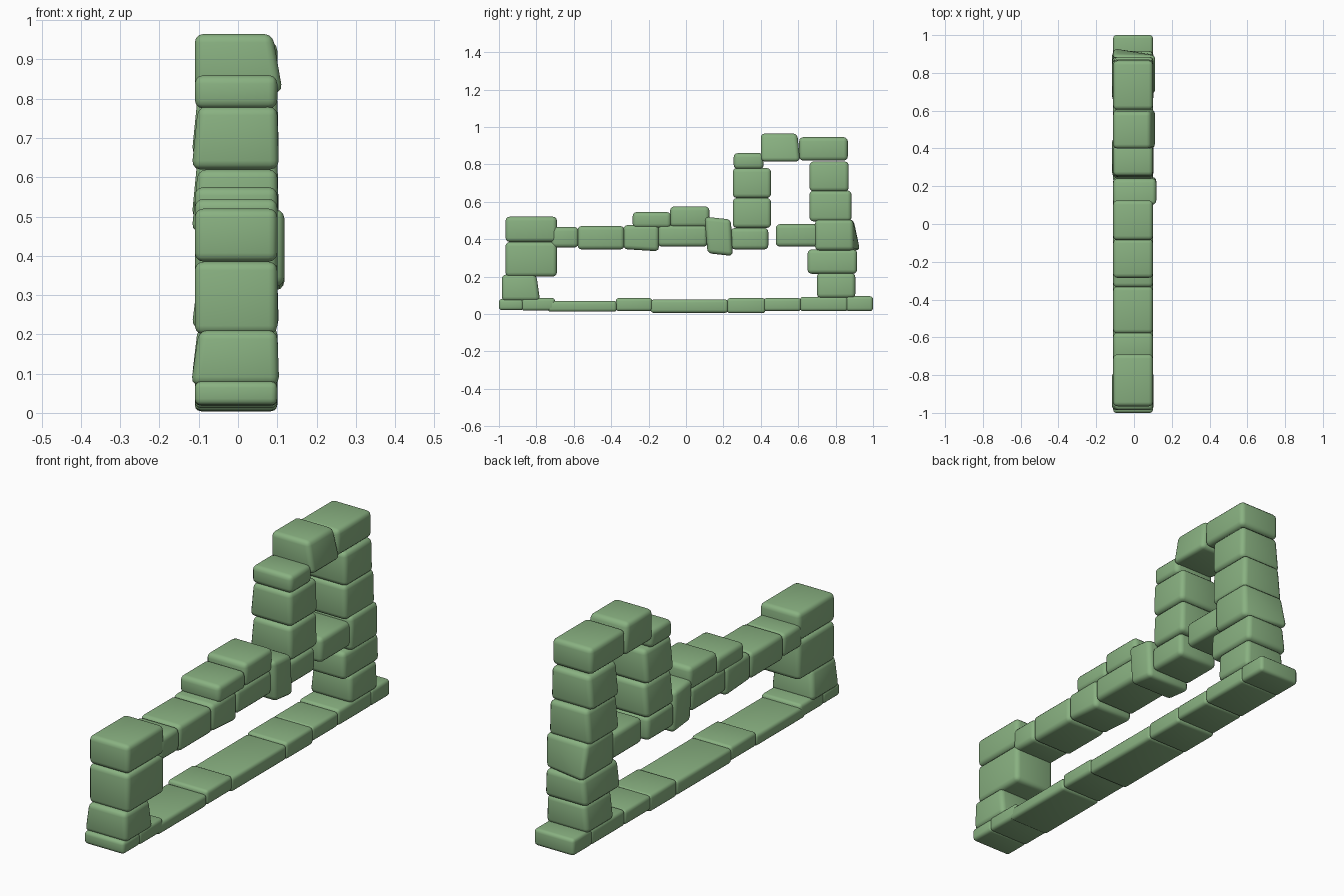
import bpy
import bmesh
from mathutils import Matrix, Vector

default_cube = bpy.data.objects.get("Cube")
if default_cube:
    bpy.data.objects.remove(default_cube, do_unlink=True)

stone = bpy.data.materials.new("moss green stone")
stone.use_nodes = True
stone_color = (0.25, 0.44, 0.22, 1)
stone.diffuse_color = stone_color
stone.node_tree.nodes["Principled BSDF"].inputs["Base Color"].default_value = stone_color

LEFT, RIGHT = 0.1, -0.11


def block(name, front, back, bottom, top, flare=0, warp=None, bevel=0.022):
    """Rounded stone; flare widens its foot, warp moves chosen corners."""
    bm = bmesh.new()
    bmesh.ops.create_cube(bm, size=1)
    for v in bm.verts:
        side, depth, height = (c > 0 for c in v.co)
        v.co = Vector((LEFT if side else RIGHT,
                       back if depth else front,
                       top if height else bottom))
        if flare and not side:
            v.co.x += flare if height else -flare
        if flare and side and not height:
            v.co.x += flare / 2
        if warp:
            v.co += Vector(warp(side, depth, height))
    bmesh.ops.bevel(bm, geom=bm.edges[:], offset=bevel, offset_type='OFFSET',
                    segments=3, profile=0.5, affect='EDGES', clamp_overlap=True)
    for f in bm.faces:
        f.smooth = True
    bmesh.ops.recalc_face_normals(bm, faces=bm.faces[:])
    mesh = bpy.data.meshes.new(name)
    bm.to_mesh(mesh)
    bm.free()
    mesh.materials.append(stone)
    obj = bpy.data.objects.new(name, mesh)
    bpy.context.collection.objects.link(obj)
    return obj


def course(name, stones, flare=0, bevel=0.022):
    for i, extent in enumerate(stones, 1):
        block(f"{name}_{i}", *extent, flare=flare, bevel=bevel)


# Thin footing along the ground
course("footing_stone", [
    (-1, -.87, .02, .08), (-.88, -.7, .018, .085), (-.74, -.37, .012, .07),
    (-.375, -.18, .015, .085), (-.19, .225, .006, .077), (.22, .425, .004, .085),
    (.415, .615, .015, .085), (.61, .865, .015, .092), (.855, 1, .015, .095),
], bevel=0.016)

# Low front pillar
block("front_pillar_foot", -.985, -.78, .07, .21, flare=0.01,
      warp=lambda s, d, h: (0, -.02 * (d and h), 0))
block("front_pillar_middle", -.965, -.69, .2, .385)
block("front_pillar_cap", -.965, -.69, .385, .52)

# Long raised rail with two stones resting on it
course("rail_stone", [
    (-.72, -.575, .355, .465), (-.58, -.33, .345, .47),
    (-.15, .115, .36, .475), (.24, .44, .345, .46),
])
block("rail_skewed_stone", -.335, -.145, .335, .475,
      warp=lambda s, d, h: (0, 0, .012 * (not d and not h)))
block("rail_key_stone", .1, .25, .31, .52,
      warp=lambda s, d, h: (.018 * s, .015 * (not d and not h) - .01 * (d and h),
                            .015 * (not d and not h) - .015 * (d and h)))
course("rail_top_stone", [(-.285, -.08, .46, .545), (-.085, .125, .465, .575)])

# Inner tower leg
course("inner_leg_stone", [(.25, .455, .46, .62), (.25, .455, .62, .78)], flare=0.008)
block("inner_leg_cap", .255, .415, .775, .86)

# Outer tower leg
course("outer_leg_stone", [
    (.7, .905, .085, .22), (.65, .915, .215, .345),
    (.66, .885, .495, .66), (.66, .87, .655, .815),
], flare=0.008)
block("outer_leg_twisted_stone", .69, .91, .34, .505,
      warp=lambda s, d, h: (.012 * s, (.025 if not s else -.015) * d * (not h)
                            - .015 * (d and h), 0))
block("tower_crossbar", .48, .71, .36, .48)

# Lintel across the tower
block("lintel_skewed_stone", .4, .61, .815, .965,
      warp=lambda s, d, h: (.014 * (s and not h) - .012 * (s and h),
                            -.015 * (d and h), 0))
block("lintel_back_stone", .605, .865, .82, .945)
